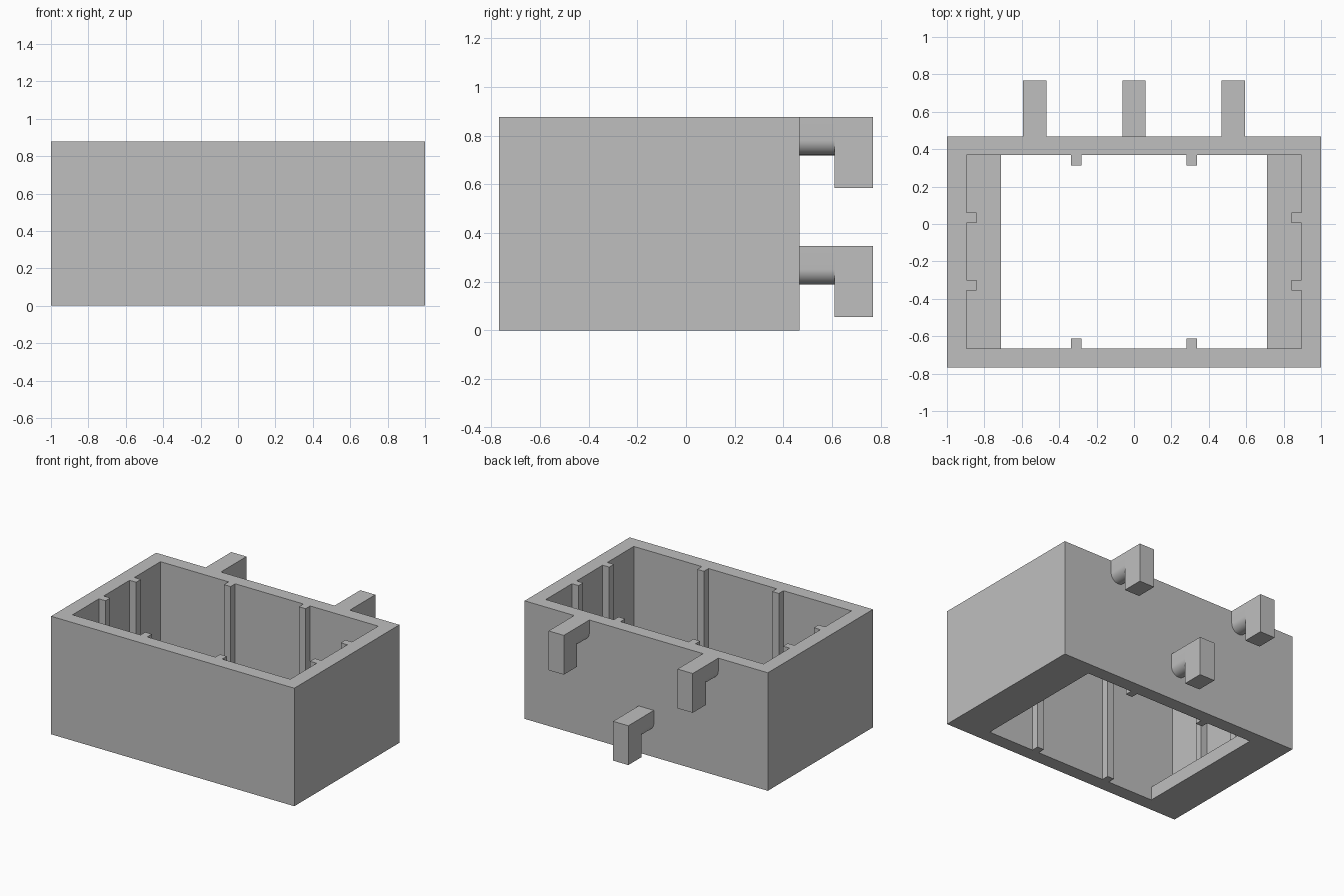
import bpy
import bmesh
import math

if "Cube" in bpy.data.objects:
    bpy.data.objects.remove(bpy.data.objects["Cube"], do_unlink=True)

# Main dimensions
HEIGHT = 0.877
FRONT, BACK = -0.767, 0.467
IN_FRONT, IN_BACK, IN_SIDE = -0.665, 0.368, 0.895
LEDGE_EDGE, LEDGE_TOP = 0.71, 0.1
RIB_DEPTH, RIB_WIDTH, EMBED = 0.054, 0.055, 0.04
HOOK_WIDTH, ARM_END, HOOK_END = 0.125, 0.61, 0.767

grey = bpy.data.materials.new("plain grey")
grey.use_nodes = True
color = (0.52, 0.52, 0.52, 1)
grey.diffuse_color = color
grey.node_tree.nodes["Principled BSDF"].inputs["Base Color"].default_value = color


def prism(name, profile, start, end, axis):
    """Extrude a closed profile along y (profile in xz) or z (profile in xy)."""
    bm = bmesh.new()
    along_y = axis == "y"
    verts = [bm.verts.new((a, start, b) if along_y else (a, b, start)) for a, b in profile]
    face = bm.faces.new(verts)
    moved = bmesh.ops.extrude_face_region(bm, geom=[face])["geom"]
    step = (0, end - start, 0) if along_y else (0, 0, end - start)
    bmesh.ops.translate(bm, vec=step, verts=[v for v in moved if isinstance(v, bmesh.types.BMVert)])
    bmesh.ops.recalc_face_normals(bm, faces=bm.faces)
    mesh = bpy.data.meshes.new(name)
    bm.to_mesh(mesh)
    bm.free()
    mesh.materials.append(grey)
    obj = bpy.data.objects.new(name, mesh)
    bpy.context.collection.objects.link(obj)
    return obj


def box(name, x0, x1, y0, y1, z0, z1):
    return prism(name, [(x0, y0), (x1, y0), (x1, y1), (x0, y1)], z0, z1, "z")


def combine(target, tool, operation):
    """Apply an exact boolean and remove the tool object."""
    tool.hide_render = True
    mod = target.modifiers.new("combine", "BOOLEAN")
    mod.solver = "EXACT"
    mod.operation = operation
    mod.object = tool
    bpy.context.view_layer.objects.active = target
    bpy.ops.object.modifier_apply(modifier=mod.name)
    bpy.data.objects.remove(tool, do_unlink=True)


# Box shell with an open bottom and a ledge at each end
shell = box("box_shell", -1, 1, FRONT, BACK, 0, HEIGHT)
combine(shell, box("cavity", -IN_SIDE, IN_SIDE, IN_FRONT, IN_BACK, LEDGE_TOP, 1), "DIFFERENCE")
combine(shell, box("shaft", -LEDGE_EDGE, LEDGE_EDGE, IN_FRONT, IN_BACK, -1, 0.5), "DIFFERENCE")

# Guide ribs on the four inner walls
half = RIB_WIDTH / 2
for x in (-0.308, 0.308):
    for y0, y1 in ((IN_FRONT - EMBED, IN_FRONT + RIB_DEPTH), (IN_BACK - RIB_DEPTH, IN_BACK + EMBED)):
        combine(shell, box("rib", x - half, x + half, y0, y1, 0, HEIGHT), "UNION")
for y in (-0.327, 0.033):
    for x0, x1 in ((-IN_SIDE - EMBED, -IN_SIDE + RIB_DEPTH), (IN_SIDE - RIB_DEPTH, IN_SIDE + EMBED)):
        combine(shell, box("rib", x0, x1, y - half, y + half, LEDGE_TOP - EMBED, HEIGHT), "UNION")


def hook(name, x, top):
    """Arm with a rounded underside carrying a drop block."""
    r = HOOK_WIDTH / 2
    centre = top - 0.158 + r
    arc = [(x + r * math.cos(t), centre - r * math.sin(t))
           for t in (math.pi * i / 24 for i in range(25))]
    arm = prism(name, [(x - r, top), (x + r, top)] + arc, BACK, ARM_END, "y")
    block = box("block", x - r, x + r, ARM_END, HOOK_END, top - 0.292, top)
    bpy.ops.object.select_all(action="DESELECT")
    block.select_set(True)
    arm.select_set(True)
    bpy.context.view_layer.objects.active = arm
    bpy.ops.object.join()
    bpy.ops.object.shade_smooth_by_angle(angle=math.radians(30))


# Back hooks: two at the rim, one low in the middle
hook("upper_left_hook", 0.53, HEIGHT)
hook("upper_right_hook", -0.53, HEIGHT)
hook("lower_middle_hook", 0, 0.347)
